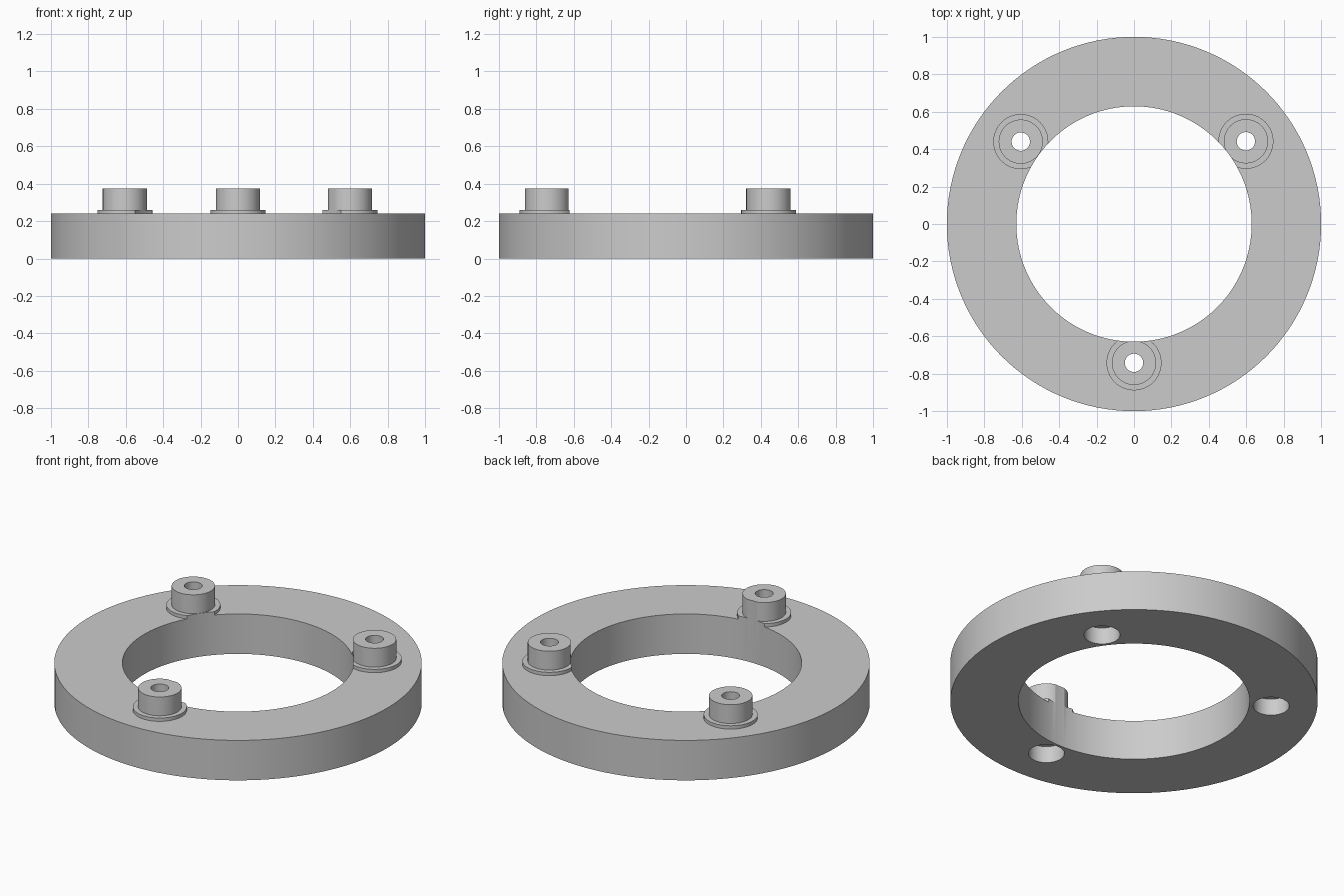
import bpy
import math

if "Cube" in bpy.data.objects:
    bpy.data.objects.remove(bpy.data.objects["Cube"], do_unlink=True)

grey = bpy.data.materials.new("plain grey")
grey.use_nodes = True
colour = (0.6, 0.6, 0.6, 1)
grey.diffuse_color = colour
grey.node_tree.nodes["Principled BSDF"].inputs["Base Color"].default_value = colour


def cylinder(name, radius, bottom, top, centre=(0, 0), sides=64):
    bpy.ops.mesh.primitive_cylinder_add(
        vertices=sides, radius=radius, depth=top - bottom,
        location=(centre[0], centre[1], (bottom + top) / 2))
    part = bpy.context.object
    part.name = name
    part.data.materials.append(grey)
    return part


def combine(body, tool, operation):
    mod = body.modifiers.new(operation.lower(), "BOOLEAN")
    mod.operation = operation
    mod.solver = "EXACT"
    mod.object = tool
    bpy.context.view_layer.objects.active = body
    bpy.ops.object.modifier_apply(modifier=mod.name)
    bpy.data.objects.remove(tool, do_unlink=True)


# Solid disc that becomes the ring
ring = cylinder("mounting_ring", 1, 0, 0.24, sides=128)
centres = [(0, -0.742), (0.598, 0.442), (-0.605, 0.44)]

# Flanged bosses standing on the ring
for c in centres:
    combine(ring, cylinder("flange", 0.147, 0.2, 0.26, c), "UNION")
    combine(ring, cylinder("boss", 0.118, 0.22, 0.373, c), "UNION")

# Central bore, which also trims the flanges
combine(ring, cylinder("bore", 0.629, -0.1, 0.5, sides=128), "DIFFERENCE")

# Screw holes with wider counterbores underneath
for c in centres:
    combine(ring, cylinder("screw_hole", 0.049, -0.1, 0.5, c, 48), "DIFFERENCE")
    combine(ring, cylinder("counterbore", 0.098, -0.1, 0.1, c), "DIFFERENCE")

bpy.ops.object.select_all(action="DESELECT")
ring.select_set(True)
bpy.context.view_layer.objects.active = ring
bpy.ops.object.shade_smooth_by_angle(angle=math.radians(30))
